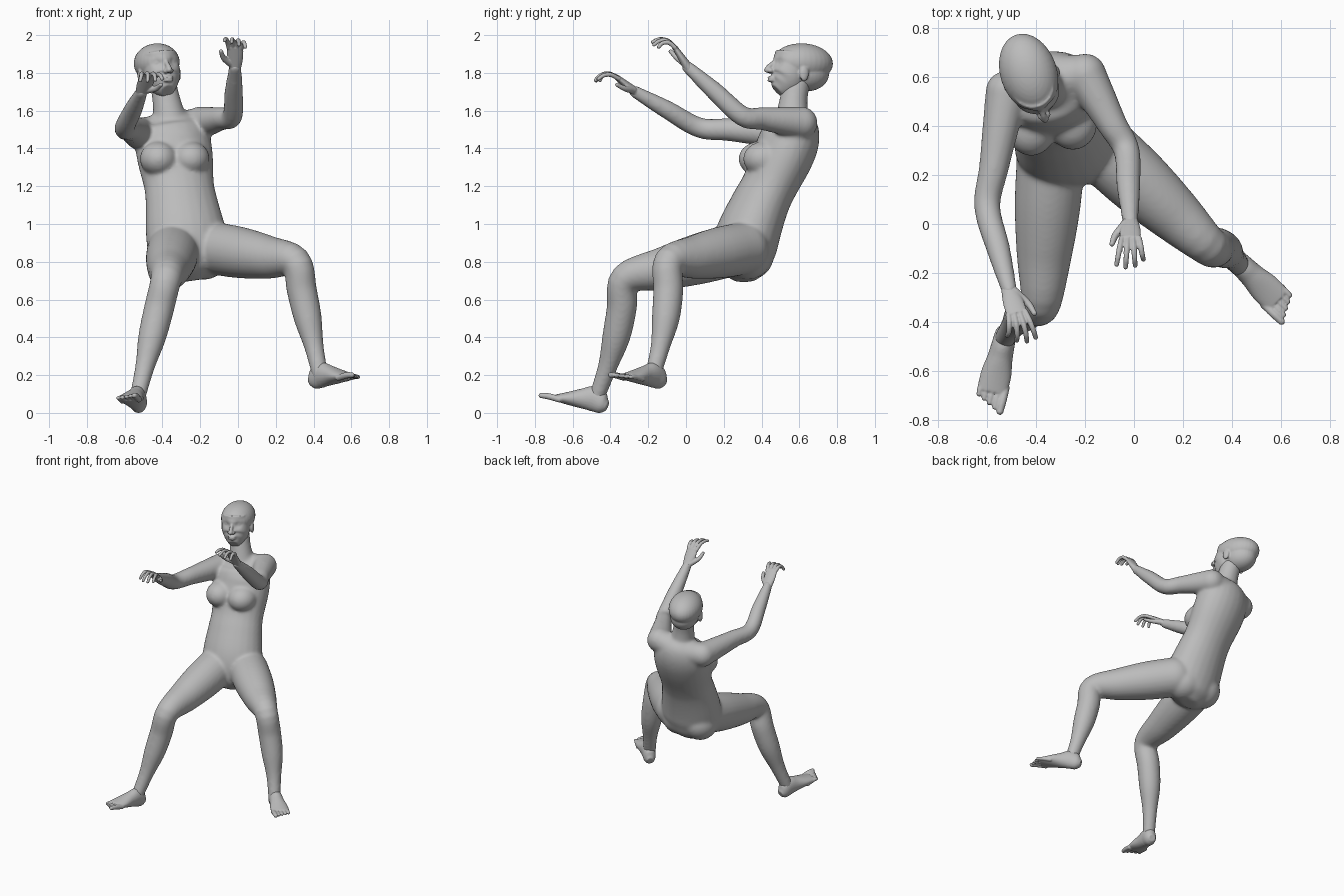
import bpy
import bmesh
from math import sin, cos, pi, exp
from mathutils import Matrix, Vector

cube = bpy.data.objects.get("Cube")
if cube:
    bpy.data.objects.remove(cube, do_unlink=True)

# One plain grey for the whole figure
tone = (0.5, 0.5, 0.5, 1)
grey = bpy.data.materials.new("plain_grey")
grey.use_nodes = True
grey.diffuse_color = tone
grey.node_tree.nodes["Principled BSDF"].inputs["Base Color"].default_value = tone


def spline(points, steps):
    """Smooth a list of ring tuples with Catmull-Rom interpolation."""
    knots = [Vector(point) for point in points]
    knots = [2 * knots[0] - knots[1]] + knots + [2 * knots[-1] - knots[-2]]
    smooth = []
    for before, start, end, after in zip(knots, knots[1:], knots[2:], knots[3:]):
        leave, arrive = (end - before) / 2, (after - start) / 2
        for step in range(steps):
            t = step / steps
            ease = t * t * (3 - 2 * t)
            smooth.append(start.lerp(end, ease) + leave * t * (1 - t) ** 2
                          - arrive * t * t * (1 - t))
    return smooth + [knots[-2]]


def ball(bm, centre, *radii):
    size = radii if len(radii) == 3 else radii * 3
    matrix = Matrix.Translation(centre) @ Matrix.Diagonal((*size, 1))
    bmesh.ops.create_uvsphere(bm, u_segments=32, v_segments=20, radius=1, matrix=matrix)


def tube(bm, points, side=(1, 0, 0), sides=24, steps=5, rounded=False):
    """Loft elliptical rings (x, y, z, half width, half depth) along a path."""
    rings = spline([p if len(p) == 5 else (*p, p[-1]) for p in points], steps)
    centres = [Vector(ring[:3]) for ring in rings]
    last = len(rings) - 1
    loops = []
    for i, ring in enumerate(rings):
        along = (centres[min(i + 1, last)] - centres[max(i - 1, 0)]).normalized()
        wide = Vector(side)
        wide = (wide - along * wide.dot(along)).normalized()
        deep = along.cross(wide)
        loop = []
        for k in range(sides):
            angle = 2 * pi * k / sides
            offset = wide * ring[3] * cos(angle) + deep * ring[4] * sin(angle)
            loop.append(bm.verts.new(centres[i] + offset))
        loops.append(loop)
    for low, high in zip(loops, loops[1:]):
        for k in range(sides):
            n = (k + 1) % sides
            bm.faces.new((low[k], low[n], high[n], high[k]))
    bm.faces.new(loops[0][::-1])
    bm.faces.new(loops[-1])
    if rounded:
        for point in (points[0], points[-1]):
            ball(bm, point[:3], point[3])


def limb(bm, root, bend, tip, upper, lower, belly=0):
    """Two bones with radii spaced evenly along each; belly swells the lower one back."""
    root, bend, tip = Vector(root), Vector(bend), Vector(tip)
    path = []
    for i, radius in enumerate(upper):
        path.append((*root.lerp(bend, i / len(upper)), radius))
    for i, radius in enumerate(lower):
        t = i / (len(lower) - 1)
        swell = Vector((0, belly * sin(pi * t), 0))
        path.append((*(bend.lerp(tip, t) + swell), radius))
    tube(bm, path, rounded=True)


def frame(origin, forward, up, flip=1):
    """Local axes: x sideways (mirrored by flip), y forward, z up."""
    y = Vector(forward).normalized()
    x = y.cross(Vector(up)).normalized()
    matrix = Matrix((x * flip, y, x.cross(y))).transposed().to_4x4()
    matrix.translation = origin
    return matrix


def finish(bm, name, voxel, smoothing, matrix=Matrix()):
    """Turn overlapping volumes into one continuous skin."""
    bm.transform(matrix)
    bmesh.ops.recalc_face_normals(bm, faces=bm.faces)
    mesh = bpy.data.meshes.new(name)
    bm.to_mesh(mesh)
    bm.free()
    mesh.materials.append(grey)
    figure_part = bpy.data.objects.new(name, mesh)
    bpy.context.collection.objects.link(figure_part)
    skin = figure_part.modifiers.new("skin", 'REMESH')
    skin.mode = 'VOXEL'
    skin.voxel_size = voxel
    skin.use_smooth_shade = True
    relax = figure_part.modifiers.new("relax", 'SMOOTH')
    relax.factor = 0.5
    relax.iterations = smoothing


# Torso: height, depth position and half width; the spine leans sideways evenly
body = bmesh.new()
spine = [(.7, .31, .07), (.76, .31, .17), (.85, .31, .21), (.95, .33, .215), (1.1, .39, .195),
         (1.2, .44, .187), (1.35, .51, .203), (1.45, .55, .2), (1.52, .57, .17), (1.58, .57, .1)]
tube(body, [(-.14 - z / 7, y, z, w, w * .78) for z, y, w in spine], side=(1, .2, 0))

# Neck and shoulder yoke
tube(body, [(-.36, .56, 1.55, .09), (-.38, .57, 1.66, .074), (-.4, .59, 1.76, .07)])
left_shoulder, right_shoulder = (-.2, .61, 1.535), (-.52, .54, 1.48)
tube(body, [(*right_shoulder, .08), (-.37, .59, 1.49, .1), (*left_shoulder, .08)],
     side=(0, 0, 1))

# Chest, breasts and buttocks
ball(body, (-.35, .49, 1.43), .17, .11, .12)
for s in (-1, 1):
    ball(body, (-.335 + s * .085, .4 + s * .012, 1.345), .1, .11, .092)
    ball(body, (-.265 + s * .085, .325, .83), .125, .13, .125)

# Arms
left_wrist, right_wrist = (-.015, .01, 1.83), (-.51, -.27, 1.7)
arm = {"upper": (.087, .074, .061), "lower": (.054, .049, .033)}
limb(body, left_shoulder, (-.03, .3, 1.57), left_wrist, **arm)
limb(body, right_shoulder, (-.6, .07, 1.51), right_wrist, **arm)

# Legs
leg = {"upper": (.14, .135, .114), "lower": (.083, .08, .074, .052, .043), "belly": .025}
limb(body, (-.12, .3, .87), (.305, -.09, .8), (.435, -.175, .2), **leg)
limb(body, (-.34, .27, .87), (-.38, -.32, .71), (-.53, -.47, .09), **leg)
finish(body, "body", .01, 14)

# Head: skull, nape, then face from chin to forehead
head = bmesh.new()
ball(head, (0, -.025, .155), .116, .165, .103)
ball(head, (0, -.045, .1), .098, .125, .095)
tube(head, [(0, .115, 0, .035, .042), (0, .085, .03, .07, .08), (0, .052, .08, .096, .1),
            (0, .03, .2, .09, .095)], steps=10, sides=40)

# Eye sockets pressed into the face
for v in head.verts:
    if v.co.y > .05:
        spread = (abs(v.co.x) - .042) ** 2 + (v.co.z - .15) ** 2
        v.co.y -= .016 * exp(-spread * 2000)

# Nose, lips, eyes, nostrils and ears
tube(head, [(0, .13, .155, .01), (0, .158, .13, .013), (0, .173, .108, .016)], rounded=True)
for z in (.053, .068):
    ball(head, (0, .15, z), .027, .017, .009)
for s in (-1, 1):
    ball(head, (s * .042, .1, .15), .018)
    ball(head, (s * .015, .157, .103), .013)
    ball(head, (s * .105, 0, .09), .014, .025, .042)
finish(head, "head", .006, 4, frame((-.41, .59, 1.7), (.32, -.95, .05), (-.1, .08, 1)))


def hand(name, wrist, forward, back, flip):
    bm = bmesh.new()
    # Palm
    tube(bm, [(0, -.02, 0, .029, .027), (0, .06, 0, .042, .02), (0, .13, 0, .043, .014)])
    # Curled fingers, fanned out and each a little more bent than the last
    for i, scale in enumerate((.95, 1.05, 1, .8)):
        tip = Vector((.034 - .023 * i, .125, 0))
        path = [(*tip, .0125)]
        for joint in range(3):
            bend = (joint + .4) * (.5 + .08 * i)
            reach = scale * .05 * .85 ** joint
            tip = tip + reach * Vector((.18 - .12 * i, cos(bend), -sin(bend)))
            path.append((*tip, .012 - .001 * joint))
        tube(bm, path, sides=12, rounded=True)
    # Thumb
    tube(bm, [(.02, .02, 0, .02), (.06, .07, -.02, .015), (.075, .12, -.03, .011)],
         side=(0, 0, 1), sides=12, rounded=True)
    finish(bm, name, .004, 2, frame(wrist, forward, back, flip))


hand("left_hand", left_wrist, (0, -.55, .83), (0, .83, .55), 1)
hand("right_hand", right_wrist, (.25, -.75, .6), (0, .6, .75), -1)


def foot(name, heel, toe, flip):
    bm = bmesh.new()
    # Heel, arch and ball of the foot
    tube(bm, [(0, 0, .05, .025, .025), (0, .03, .055, .042, .053), (0, .08, .07, .047, .068),
              (0, .14, .056, .052, .054), (0, .21, .038, .063, .036), (0, .28, .022, .06, .018)])
    # Toes, big toe first
    for i in range(5):
        x, radius = .05 - .025 * i, .013 if i else .017
        tube(bm, [(x, .25 - .01 * i, .022, radius), (x, .31 - .01 * i, .022, radius),
                  (x, .35 - .013 * i, .016, radius * .85)], sides=12, rounded=True)
    finish(bm, name, .005, 2, frame(heel, Vector(toe) - Vector(heel), (0, 0, 1), flip))


foot("left_foot", (.395, -.125, .115), (.64, -.365, .185), 1)
foot("right_foot", (-.52, -.43, -.015), (-.6, -.77, .08), -1)
